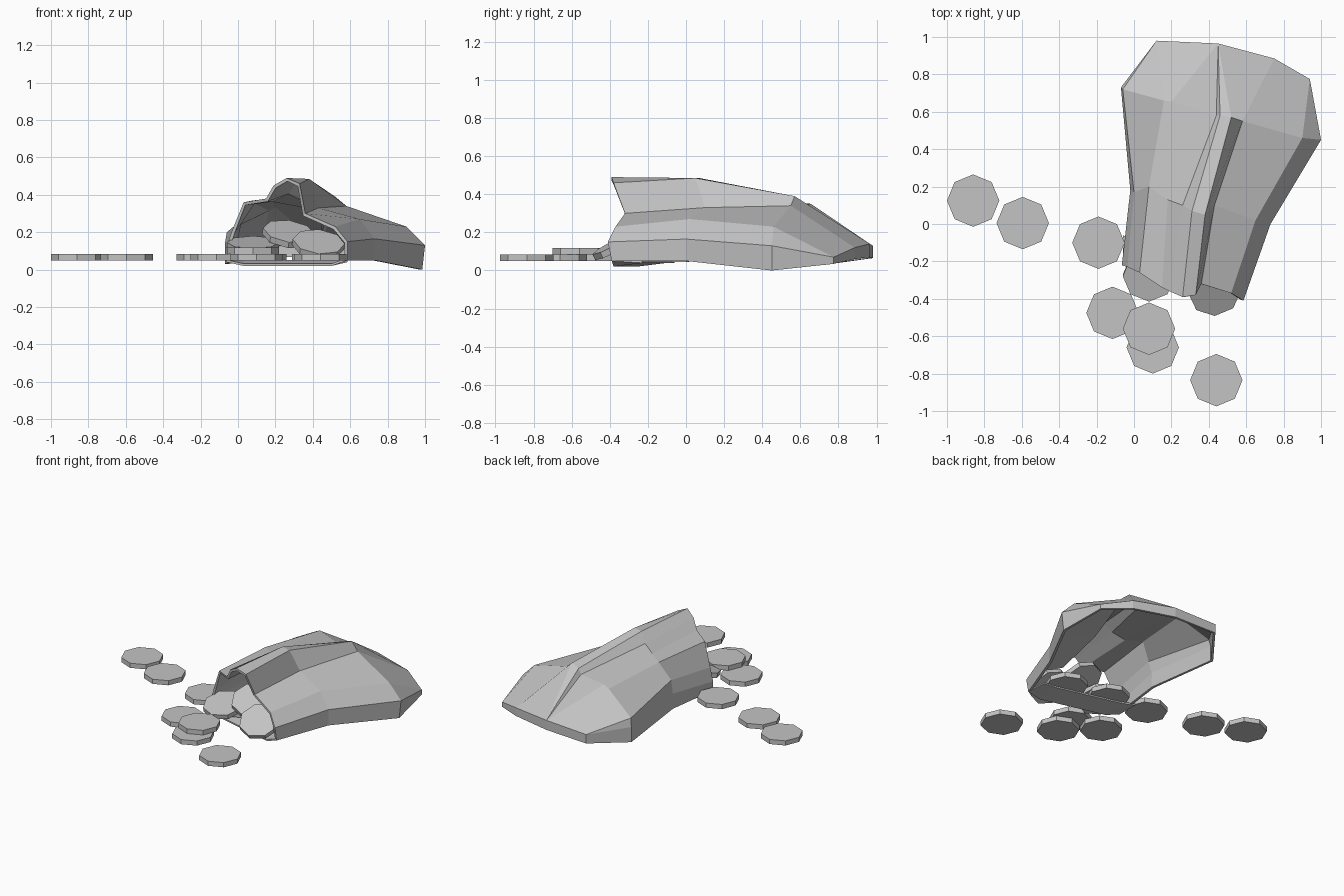
import bpy
import bmesh
from math import radians
from mathutils import Matrix, Vector

if "Cube" in bpy.data.objects:
    bpy.data.objects.remove(bpy.data.objects["Cube"], do_unlink=True)

# One plain grey for sack and coins
GREY = (0.55, 0.55, 0.55, 1.0)
grey = bpy.data.materials.new("plain_grey")
grey.use_nodes = True
grey.diffuse_color = GREY
grey.node_tree.nodes["Principled BSDF"].inputs["Base Color"].default_value = GREY


def make_object(name, bm):
    """Turn a bmesh into a flat shaded object with the grey material."""
    mesh = bpy.data.meshes.new(name)
    bm.to_mesh(mesh)
    bm.free()
    mesh.materials.append(grey)
    obj = bpy.data.objects.new(name, mesh)
    bpy.context.scene.collection.objects.link(obj)
    return obj


def loft(bm, sections):
    """Skin neighbouring sections that have the same number of points."""
    rows = [[bm.verts.new(p) for p in section] for section in sections]
    for low, high in zip(rows, rows[1:]):
        for i in range(len(low) - 1):
            bm.faces.new((low[i], low[i + 1], high[i + 1], high[i]))


# Sack sections, each running from the right hem over the folds to the left hem
mouth = [(-.06, -.22, .04), (-.065, -.22, .11), (-.035, -.23, .2),
         (.03, -.26, .36), (.15, -.34, .38), (.19, -.36, .45),
         (.26, -.39, .49), (.33, -.38, .46), (.36, -.32, .3),
         (.52, -.37, .23), (.585, -.41, .15), (.585, -.39, .05)]
middle = [(-.02, .18, .05), (-.02, .18, .16), (0, .17, .25),
          (.08, .2, .37), (.18, .13, .38), (.26, .1, .42),
          (.31, .07, .485), (.38, .05, .485), (.43, .1, .33),
          (.65, .02, .27), (.73, 0, .165), (.73, 0, .05)]
shoulder = [(-.07, .73, .03), (-.07, .73, .14), (-.06, .72, .2),
            (.16, .66, .33), (.2, .655, .35), (.44, .58, .33),
            (.46, .58, .37), (.52, .57, .39), (.58, .55, .34),
            (.9, .46, .23), (1, .45, .13), (.985, .45, 0)]

# The closed end gathers the folds into four corners
corners = [Vector(p) for p in ((.12, .98, .13), (.45, .965, .14),
                               (.75, .885, .12), (.94, .775, .07))]
hem = [Vector((c.x, c.y, c.z * .5)) for c in corners]
gather = [0] * 3 + [1] * 4 + [2] + [3] * 2
tail = [hem[0]] + [corners[i] for i in gather] + [hem[3]]

bm = bmesh.new()
loft(bm, [mouth, middle, shoulder, tail])
loft(bm, [hem, corners])
bmesh.ops.remove_doubles(bm, verts=bm.verts, dist=0.0005)
bmesh.ops.dissolve_degenerate(bm, edges=bm.edges, dist=0.0005)
bmesh.ops.recalc_face_normals(bm, faces=bm.faces)
# Make the outside face up
if sum(f.normal.z * f.calc_area() for f in bm.faces) < 0:
    bmesh.ops.reverse_faces(bm, faces=bm.faces)
sack = make_object("sack", bm)

# Cloth thickness, showing as a rim round the mouth
cloth = sack.modifiers.new("cloth_thickness", "SOLIDIFY")
cloth.thickness = 0.018
cloth.offset = -1

# Lower lip that lies on the ground inside the mouth
bm = bmesh.new()
front_edge = [mouth[0], (.03, -.26, .02), (.5, -.38, .02), mouth[-1]]
back_edge = [(x, y + .16, .04) for x, y, z in front_edge]
loft(bm, [front_edge, back_edge])
bmesh.ops.recalc_face_normals(bm, faces=bm.faces)
lip = make_object("lower_lip", bm)
lip.modifiers.new("cloth_thickness", "SOLIDIFY").thickness = 0.012


def coin(name, place, tilt=0, roll=0):
    """Eight sided coin; tilt leans it to the front, roll to the side."""
    bm = bmesh.new()
    bmesh.ops.create_cone(bm, cap_ends=True, segments=8, radius1=.14,
                          radius2=.14, depth=.034)
    turn = Matrix.Rotation(radians(tilt), 4, "X") @ Matrix.Rotation(radians(roll), 4, "Y")
    bm.transform(Matrix.Translation(place) @ turn)
    make_object(name, bm)


# Coins lying flat on the ground
flat = [(-.86, .125), (-.595, .005), (-.19, -.1), (-.115, -.475),
        (.1, -.66), (.44, -.835), (.43, -.18), (.12, -.12)]
for number, (x, y) in enumerate(flat, 1):
    coin(f"ground_coin_{number}", (x, y, .067))

# Coins stacked on others or sliding out of the mouth
coin("stacked_coin", (.08, -.56, .101))
coin("sliding_coin_right", (.08, -.275, .13), 14)
coin("sliding_coin_middle", (.27, -.22, .19), 25, 8)
coin("sliding_coin_left", (.43, -.36, .135), 28, 6)
